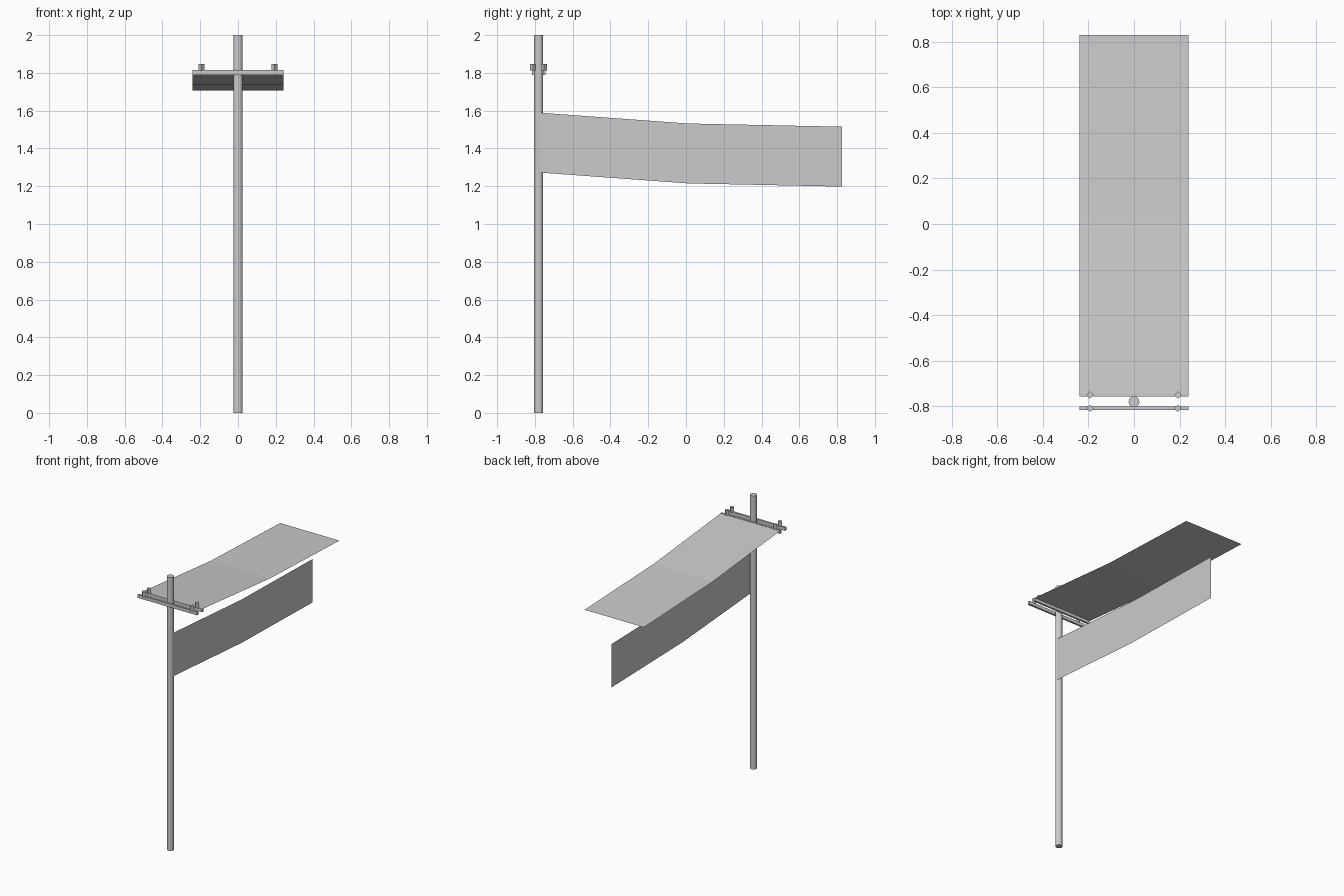
import bpy
import math

cube = bpy.data.objects.get("Cube")
if cube:
    bpy.data.objects.remove(cube, do_unlink=True)

grey = bpy.data.materials.new("plain_grey")
grey.use_nodes = True
colour = (0.6, 0.6, 0.6, 1)
grey.diffuse_color = colour
grey.node_tree.nodes["Principled BSDF"].inputs["Base Color"].default_value = colour

POLE_Y = -0.78


def post(name, sides, radius, x, y, bottom, top):
    bpy.ops.mesh.primitive_cylinder_add(
        vertices=sides, radius=radius, depth=top - bottom,
        location=(x, y, (bottom + top) / 2))
    obj = bpy.context.object
    obj.name = name
    obj.data.materials.append(grey)


def strip(name, path, offset_a, offset_b):
    """Sweep a straight edge along a (y, z) path as a single sheet."""
    verts = []
    for y, z in path:
        for dx, dz in (offset_a, offset_b):
            verts.append((dx, y, z + dz))
    faces = [(2 * i, 2 * i + 1, 2 * i + 3, 2 * i + 2) for i in range(len(path) - 1)]
    mesh = bpy.data.meshes.new(name)
    mesh.from_pydata(verts, [], faces)
    mesh.materials.append(grey)
    obj = bpy.data.objects.new(name, mesh)
    bpy.context.collection.objects.link(obj)


# Upright pole
post("pole", 12, 0.024, 0, POLE_Y, 0, 2)

# Paired crossarms with diamond-section insulators
for place, side in (("front", -1), ("back", 1)):
    y = POLE_Y + side * 0.029
    bpy.ops.mesh.primitive_cube_add(size=1, location=(0, y, 1.802))
    arm = bpy.context.object
    arm.name = place + "_crossarm"
    arm.scale = (0.48, 0.014, 0.024)
    arm.data.materials.append(grey)
    for hand, x in (("left", 0.193), ("right", -0.193)):
        post(f"{place}_{hand}_insulator", 4, 0.016, x, y, 1.812, 1.847)

# Sagging wire sheets: one flat between the arms, one hanging beside the pole
strip("upper_wire_sheet", [(-0.755, 1.813), (0.03, 1.738), (0.83, 1.708)],
      (-0.24, 0), (0.24, 0))
strip("lower_wire_sheet", [(-0.785, 1.59), (0.01, 1.532), (0.827, 1.515)],
      (0.022, -0.317), (0.022, 0))
